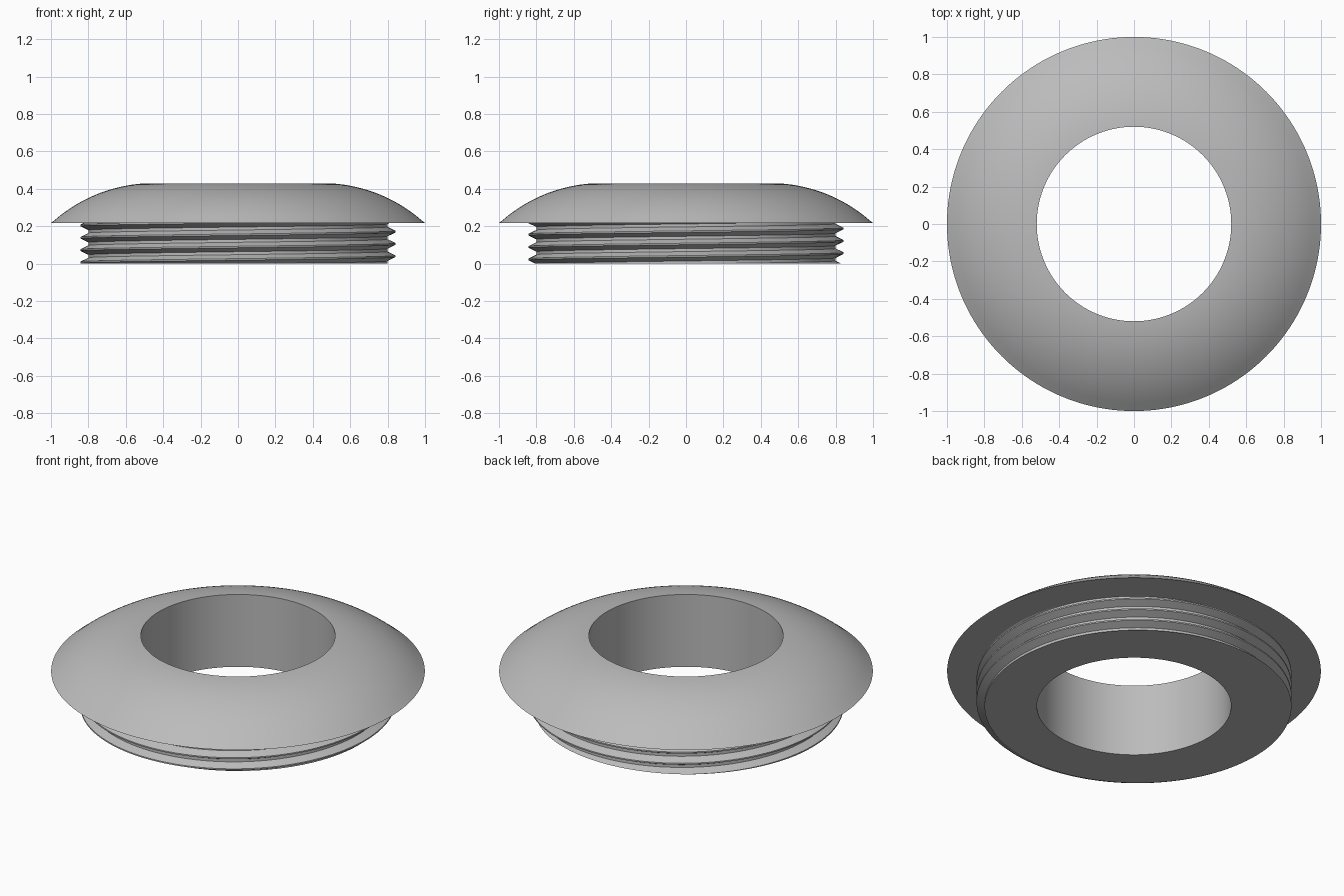
import bpy, bmesh, math
from math import cos, sin, pi, sqrt

cube = bpy.data.objects.get("Cube")
if cube:
    bpy.data.objects.remove(cube, do_unlink=True)

SEGMENTS = 160
BORE, RIM = 0.52, 1.0
ROOT, CREST = 0.80, 0.843
FLANGE_Z, TOP_Z = 0.217, 0.427
PITCH, START = 0.066, 0.039

gray = bpy.data.materials.new("plain gray")
gray.use_nodes = True
gray.diffuse_color = (0.5, 0.5, 0.5, 1)
gray.node_tree.nodes["Principled BSDF"].inputs["Base Color"].default_value = (0.5, 0.5, 0.5, 1)


def revolve(name, column, closed=False):
    """Sweep column(angle) -> [(radius, z)] around the z axis."""
    bm = bmesh.new()
    rings = []
    for i in range(SEGMENTS):
        a = 2 * pi * i / SEGMENTS
        rings.append([bm.verts.new((r * cos(a), r * sin(a), z)) for r, z in column(a)])
    rows = len(rings[0])
    for i in range(SEGMENTS):
        here, there = rings[i], rings[(i + 1) % SEGMENTS]
        for j in range(rows if closed else rows - 1):
            k = (j + 1) % rows
            bm.faces.new((here[j], there[j], there[k], here[k]))
    bmesh.ops.remove_doubles(bm, verts=bm.verts, dist=1e-5)
    bmesh.ops.recalc_face_normals(bm, faces=bm.faces)
    mesh = bpy.data.meshes.new(name)
    bm.to_mesh(mesh)
    bm.free()
    mesh.materials.append(gray)
    obj = bpy.data.objects.new(name, mesh)
    bpy.context.collection.objects.link(obj)
    bpy.ops.object.select_all(action="DESELECT")
    obj.select_set(True)
    bpy.context.view_layer.objects.active = obj
    bpy.ops.object.shade_smooth_by_angle(angle=math.radians(25))
    return obj


# Domed flange: a flat underside and an arc from the rim up to the bore
ARC_CENTRE, ARC_R = 0.45, 0.81
arc_drop = sqrt(ARC_R**2 - (BORE - ARC_CENTRE)**2)


def dome_column(angle):
    radii = [RIM + (BORE - RIM) * i / 20 for i in range(21)]
    arc = [(r, TOP_Z - arc_drop + sqrt(ARC_R**2 - (r - ARC_CENTRE)**2)) for r in radii]
    arc[0] = (RIM, FLANGE_Z)
    return [(BORE, FLANGE_Z), (ROOT, FLANGE_Z)] + arc


# Thread outline as (height in pitches from the crest, share of thread depth)
THREAD = [(-0.5, 0), (-0.38, 0), (-0.06, 1), (0.06, 1), (0.38, 0)]


def thread_radius(t):
    t = abs((t + 0.5) % 1 - 0.5)
    depth = min(1, max(0, (0.38 - t) / 0.32))
    return ROOT + (CREST - ROOT) * depth


# Neck: bore wall, flat foot and a helical thread cut off at both ends
def neck_column(angle):
    crest = START + PITCH * angle / (2 * pi)
    points = [(BORE, FLANGE_Z), (BORE, 0)]
    for turn in range(-2, 5):
        for offset, _ in THREAD:
            z = min(FLANGE_Z, max(0, crest + (turn + offset) * PITCH))
            points.append((thread_radius((z - crest) / PITCH), z))
    return points


# The thread rises one pitch per turn, so the seam joins each turn to the next
def build_neck():
    bm = bmesh.new()
    columns = [neck_column(2 * pi * i / SEGMENTS) for i in range(SEGMENTS + 1)]
    rings = [[bm.verts.new((r * cos(2 * pi * i / SEGMENTS), r * sin(2 * pi * i / SEGMENTS), z))
              for r, z in col] for i, col in enumerate(columns)]
    for here, there in zip(rings, rings[1:]):
        for j in range(len(here) - 1):
            bm.faces.new((here[j], there[j], there[j + 1], here[j + 1]))
    bmesh.ops.remove_doubles(bm, verts=bm.verts, dist=1e-5)
    bmesh.ops.recalc_face_normals(bm, faces=bm.faces)
    mesh = bpy.data.meshes.new("threaded_neck")
    bm.to_mesh(mesh)
    bm.free()
    mesh.materials.append(gray)
    obj = bpy.data.objects.new("threaded_neck", mesh)
    bpy.context.collection.objects.link(obj)
    bpy.ops.object.select_all(action="DESELECT")
    obj.select_set(True)
    bpy.context.view_layer.objects.active = obj
    bpy.ops.object.shade_smooth_by_angle(angle=math.radians(25))


build_neck()
revolve("domed_flange", dome_column, closed=True)
